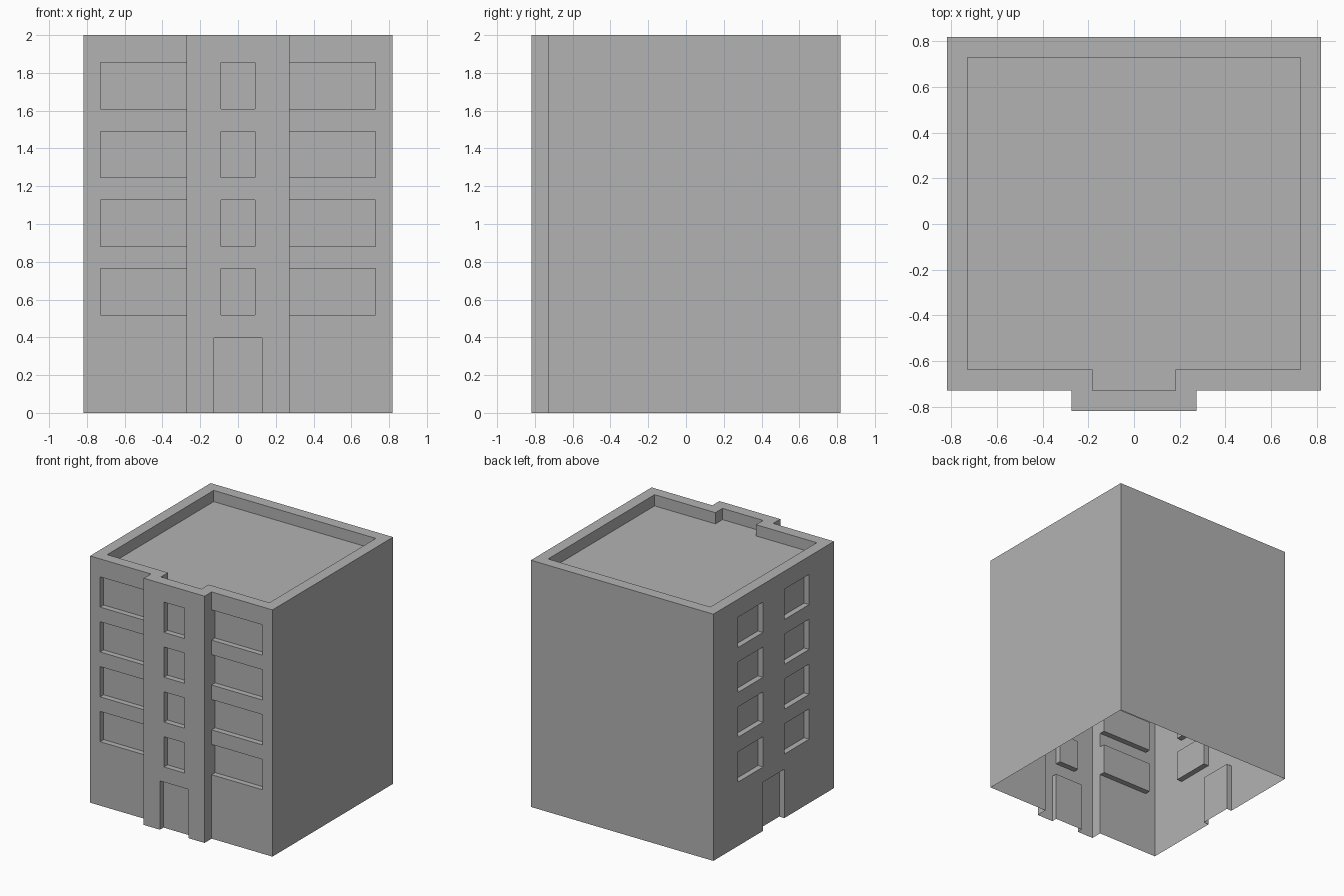
import bpy, bmesh
from mathutils import Vector

if "Cube" in bpy.data.objects:
    bpy.data.objects.remove(bpy.data.objects["Cube"])

U = 1 / 11                      # building module: 18 wide, 18 deep, 22 high
HEIGHT = 22
RECESS = 0.5

# Footprint, counter-clockwise, with the projecting stair bay at the front
OUTLINE = [(-9, -8), (-3, -8), (-3, -9), (3, -9), (3, -8), (9, -8), (9, 9), (-9, 9)]

grey = bpy.data.materials.new("plain_grey")
grey.diffuse_color = (0.448, 0.448, 0.448, 1)
grey.use_nodes = True
grey.node_tree.nodes["Principled BSDF"].inputs["Base Color"].default_value = grey.diffuse_color


def storeys(u0, u1):
    """One window on each of the four upper floors."""
    return [(u0, u1, 5.7 + 4 * i, 8.4 + 4 * i) for i in range(4)]


def door(u0, u1):
    return [(u0, u1, 0, 4.35)]


# Openings per wall, measured along the wall from its start corner
OPENINGS = {
    0: storeys(1, 6),                                   # left wing
    2: storeys(2, 4) + door(1.6, 4.4),                  # stair bay
    4: storeys(0, 5),                                   # right wing
    7: storeys(3.5, 7) + storeys(10, 13.5) + door(7, 10),  # left side
}


def add_wall(bm, start, end, openings):
    a, b = Vector((*start, 0)), Vector((*end, 0))
    length = (b - a).length
    d = (b - a).normalized()
    us = sorted({0, length, *(v for o in openings for v in o[:2])})
    zs = sorted({0, HEIGHT, *(v for o in openings for v in o[2:])})
    grid = [[bm.verts.new((a + d * u + Vector((0, 0, z))) * U) for z in zs] for u in us]
    holes = []
    for i in range(len(us) - 1):
        for j in range(len(zs) - 1):
            f = bm.faces.new((grid[i][j], grid[i + 1][j], grid[i + 1][j + 1], grid[i][j + 1]))
            u, z = (us[i] + us[i + 1]) / 2, (zs[j] + zs[j + 1]) / 2
            if any(o[0] < u < o[1] and o[2] < z < o[3] for o in openings):
                holes.append(f)
    # Merge the cells of each opening, then push it into the wall
    inward = Vector((-d.y, d.x, 0)) * RECESS * U
    if holes:
        new = bmesh.ops.extrude_face_region(bm, geom=holes)["geom"]
        bmesh.ops.translate(bm, vec=inward, verts=[v for v in new if isinstance(v, bmesh.types.BMVert)])
        bmesh.ops.delete(bm, geom=[f for f in holes if f.is_valid], context='FACES')


def finish(bm, name):
    me = bpy.data.meshes.new(name)
    bm.to_mesh(me)
    bm.free()
    me.materials.append(grey)
    ob = bpy.data.objects.new(name, me)
    bpy.context.collection.objects.link(ob)
    return ob


# Outer walls with recessed windows and doors, open underneath
bm = bmesh.new()
for i, p in enumerate(OUTLINE):
    add_wall(bm, p, OUTLINE[(i + 1) % len(OUTLINE)], OPENINGS.get(i, []))
floor = [f for f in bm.faces if all(abs(v.co.z) < 1e-5 for v in f.verts)]
bmesh.ops.delete(bm, geom=floor, context='FACES')
bmesh.ops.remove_doubles(bm, verts=bm.verts[:], dist=1e-5)
finish(bm, "walls")

# Flat roof sunk behind a parapet
bm = bmesh.new()
top = bm.faces.new([bm.verts.new((x * U, y * U, HEIGHT * U)) for x, y in OUTLINE])
bm.normal_update()
bmesh.ops.inset_region(bm, faces=[top], thickness=U, use_boundary=True, use_even_offset=True)
deck = bmesh.ops.extrude_discrete_faces(bm, faces=[top])["faces"][0]
bmesh.ops.translate(bm, vec=(0, 0, -U), verts=deck.verts[:])
finish(bm, "roof_and_parapet")
